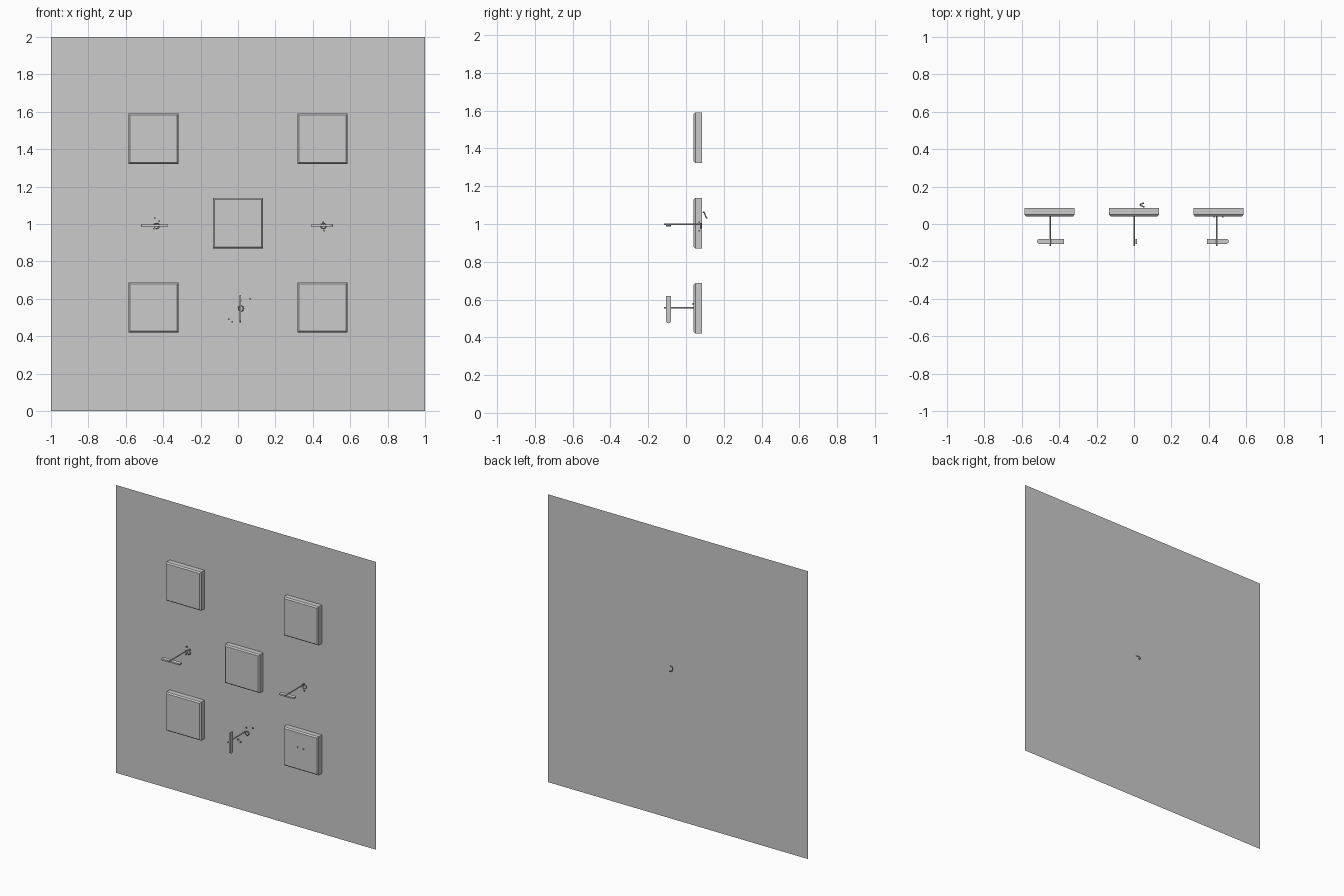
import bpy, bmesh, math
from mathutils import Vector

if "Cube" in bpy.data.objects:
    bpy.data.objects.remove(bpy.data.objects["Cube"])

WALL_Y = 0.086

def to_object(name, bm):
    bmesh.ops.recalc_face_normals(bm, faces=bm.faces[:])
    me = bpy.data.meshes.new(name)
    bm.to_mesh(me)
    bm.free()
    ob = bpy.data.objects.new(name, me)
    bpy.context.collection.objects.link(ob)
    return ob

def box(name, lo, hi):
    bm = bmesh.new()
    bmesh.ops.create_cube(bm, size=1)
    for v in bm.verts:
        v.co = Vector([(a + b) / 2 + c * (b - a) for a, b, c in zip(lo, hi, v.co)])
    return to_object(name, bm)

def tube(name, pts, r, cyclic=False):
    cu = bpy.data.curves.new(name, 'CURVE')
    cu.dimensions = '3D'
    cu.bevel_depth = r
    cu.bevel_resolution = 1
    cu.use_fill_caps = True
    sp = cu.splines.new('POLY')
    sp.points.add(len(pts) - 1)
    for p, c in zip(sp.points, pts):
        p.co = (*c, 1)
    sp.use_cyclic_u = cyclic
    ob = bpy.data.objects.new(name, cu)
    bpy.context.collection.objects.link(ob)
    return ob

# Thin wall sheet
bm = bmesh.new()
bm.faces.new([bm.verts.new(p) for p in
              ((-1, WALL_Y, 0), (1, WALL_Y, 0), (1, WALL_Y, 2), (-1, WALL_Y, 2))])
to_object("wall", bm)

# Five raised square pads with chamfered front edges
def pad(i, x, z, h=0.134, inset=0.008):
    bm = bmesh.new()
    rings = [[bm.verts.new((x + sx * s, y, z + sz * s))
              for sx, sz in ((-1, -1), (1, -1), (1, 1), (-1, 1))]
             for s, y in ((h, WALL_Y - 0.001), (h, 0.050), (h - inset, 0.041))]
    for a, b in zip(rings, rings[1:]):
        for k in range(4):
            bm.faces.new((a[k], a[k - 1], b[k - 1], b[k]))
    bm.faces.new(rings[0])
    bm.faces.new(rings[-1])
    to_object(f"pad_{i}", bm)

for i, (x, z) in enumerate(((-0.451, 1.456), (0.451, 1.456), (0, 1.004),
                            (-0.451, 0.553), (0.451, 0.553))):
    pad(i, x, z)

# Flat handle with a rounded tip, drawn as a profile across its width (y)
def handle(name, start, tip, base, vertical):
    s = 1 if tip > start else -1
    prof = [(start, -0.107), (tip - s * 0.012, -0.107), (tip - s * 0.003, -0.101),
            (tip, -0.093), (tip - s * 0.003, -0.085), (tip - s * 0.012, -0.079),
            (start, -0.079)]
    bm = bmesh.new()
    rows = []
    for t in (-0.005, 0.005):
        rows.append([bm.verts.new((base + t, y, u) if vertical else (u, y, base + t))
                     for u, y in prof])
    for k in range(len(prof)):
        bm.faces.new((rows[0][k - 1], rows[0][k], rows[1][k], rows[1][k - 1]))
    bm.faces.new(rows[0])
    bm.faces.new(rows[1])
    to_object(name, bm)

handle("left_handle", -0.374, -0.519, 0.991, False)
handle("right_handle", 0.390, 0.507, 0.991, False)
handle("lower_handle", 0.620, 0.474, 0.012, True)

# Rods joining each handle to the wall, with a small wire loop at the base
for name, x, z in (("left", -0.449, 0.998), ("right", 0.443, 0.998), ("lower", 0.001, 0.556)):
    tube(name + "_rod", [(x, -0.117, z), (x, WALL_Y - 0.004, z)], 0.004)
    ring = [(x + 0.014 + 0.014 * math.cos(a), 0.078, z - 0.008 + 0.014 * math.sin(a))
            for a in [math.tau * k / 12 for k in range(12)]]
    tube(name + "_loop", ring, 0.003, True)

# Curled wire hook behind the wall
hook = [(0.048 + 0.016 * math.cos(a), 0.091 + 0.0035 * k, 1.047 + 0.016 * math.sin(a))
        for k, a in enumerate([math.radians(60 + 38 * k) for k in range(7)])]
tube("rear_hook", hook, 0.0035)

# Small loose chips near the rods and on the lower right pad
for i, (x, y, z) in enumerate(((-0.445, 0.07, 1.03), (-0.42, 0.07, 1.015), (-0.45, 0.07, 0.975),
                               (0.455, 0.07, 1.01), (0.46, 0.07, 0.965), (0.015, 0.07, 0.59),
                               (0.065, 0.07, 0.60), (-0.05, 0.07, 0.49), (-0.03, 0.07, 0.478),
                               (0.43, 0.038, 0.578), (0.475, 0.038, 0.575))):
    box(f"chip_{i}", (x - 0.004, y - 0.004, z - 0.004), (x + 0.004, y + 0.004, z + 0.004))
